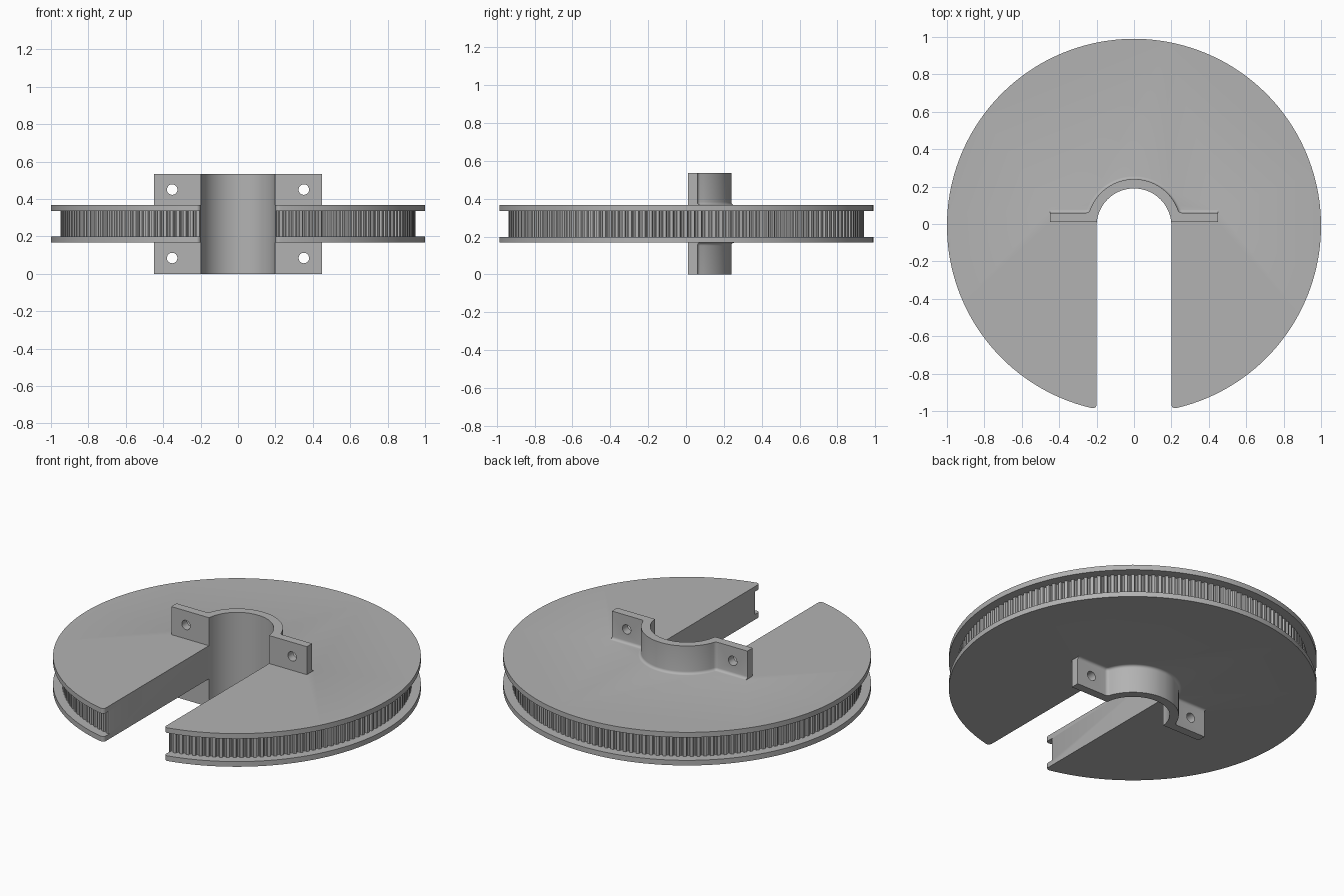
import bpy, bmesh, math
from math import sin, cos, pi, sqrt, atan2

CY = -0.01            # wheel axis position in y
HEIGHT = 0.535
MID = HEIGHT / 2
SLOT_R = 0.2
RIM_LOW, RIM_HIGH = 0.168, 0.367

cube = bpy.data.objects.get("Cube")
if cube:
    bpy.data.objects.remove(cube, do_unlink=True)

grey = bpy.data.materials.new("plain grey")
grey.use_nodes = True
colour = (0.45, 0.45, 0.45, 1)
grey.diffuse_color = colour
grey.node_tree.nodes["Principled BSDF"].inputs["Base Color"].default_value = colour


def arc(cx, cy, r, a0, a1, n):
    """Points along an arc, both ends included."""
    return [(cx + r * cos(a0 + (a1 - a0) * i / n),
             cy + r * sin(a0 + (a1 - a0) * i / n)) for i in range(n + 1)]


def mirrored(half):
    """Close a right-hand half outline with its mirror image."""
    return half + [(-x, y) for x, y in reversed(half)]


def loft(name, layers):
    """Solid through a stack of (z, outline) layers of equal point count."""
    bm = bmesh.new()
    rings = [[bm.verts.new((x, y + CY, z)) for x, y in pts] for z, pts in layers]
    for low, high in zip(rings, rings[1:]):
        for i in range(len(low)):
            j = (i + 1) % len(low)
            bm.faces.new((low[i], low[j], high[j], high[i]))
    bm.faces.new(list(reversed(rings[0])))
    bm.faces.new(rings[-1])
    bmesh.ops.recalc_face_normals(bm, faces=bm.faces)
    mesh = bpy.data.meshes.new(name)
    bm.to_mesh(mesh)
    bm.free()
    obj = bpy.data.objects.new(name, mesh)
    bpy.context.collection.objects.link(obj)
    mesh.materials.append(grey)
    return obj


def combine(target, other, operation):
    """Apply a boolean and discard the second solid."""
    other.hide_render = True
    mod = target.modifiers.new(operation, "BOOLEAN")
    mod.operation = operation
    mod.solver = "EXACT"
    mod.object = other
    bpy.context.view_layer.objects.active = target
    bpy.ops.object.modifier_apply(modifier=mod.name)
    bpy.data.objects.remove(other, do_unlink=True)


# Toothed core
TEETH = 160
tooth = [(0, 0.95), (0.45, 0.95), (0.54, 0.938), (0.72, 0.935), (0.91, 0.938)]
core = []
for t in range(TEETH):
    for f, r in tooth:
        a = 2 * pi * (t + f) / TEETH
        core.append((r * cos(a), r * sin(a)))
pulley = loft("split_pulley", [(RIM_LOW + 0.01, core), (RIM_HIGH - 0.01, core)])

# Two belt-retaining rims
disc = arc(0, 0, 1, 0, 2 * pi, 180)[:-1]
for z in (RIM_LOW, RIM_HIGH - 0.031):
    combine(pulley, loft("rim", [(z, disc), (z + 0.031, disc)]), "UNION")


# Shaft clamp: half tube with two ears, flared where it meets the rims
def clamp_outline(grow):
    f = 0.022 - grow
    y = 0.07 + grow + f
    x = sqrt((0.25 + grow + f) ** 2 - y * y)
    phi = atan2(y, x)
    half = [(0.45, 0.02), (0.45, 0.07 + grow)]
    half += arc(x, y, f, 1.5 * pi, pi + phi, 6)
    half += arc(0, 0, 0.25 + grow, phi, pi / 2, 16)[1:-1]
    return mirrored(half)


FLARE = 0.016
lower = [(0, clamp_outline(0))]
for i in range(5):
    a = pi / 2 * i / 4
    lower.append((RIM_LOW - FLARE * (1 - sin(a)), clamp_outline(FLARE * (1 - cos(a)))))
upper = [(HEIGHT - z, pts) for z, pts in reversed(lower)]
combine(pulley, loft("shaft_clamp", lower + upper), "UNION")

# Shaft slot, with rounded corners at the outer edge
c = 0.02
y = -sqrt((1 - c) ** 2 - (SLOT_R + c) ** 2)
end = atan2(y, SLOT_R + c)
half = [(1.1 * cos(end), 1.1 * sin(end))]
half += arc(SLOT_R + c, y, c, 2 * pi + end, pi, 8)
half += arc(0, 0, SLOT_R, 0, pi / 2, 24)[:-1]
slot = mirrored(half)
combine(pulley, loft("slot_cutter", [(-0.1, slot), (HEIGHT + 0.1, slot)]), "DIFFERENCE")

# Bolt holes through the ears
for x in (-0.352, 0.352):
    for z in (MID - 0.183, MID + 0.183):
        bpy.ops.mesh.primitive_cylinder_add(
            vertices=32, radius=0.028, depth=0.2,
            location=(x, 0.035, z), rotation=(pi / 2, 0, 0))
        combine(pulley, bpy.context.object, "DIFFERENCE")

# Smooth the curved walls, keep corners crisp
bpy.ops.object.select_all(action="DESELECT")
pulley.select_set(True)
bpy.context.view_layer.objects.active = pulley
bpy.ops.object.shade_smooth_by_angle(angle=math.radians(28))
